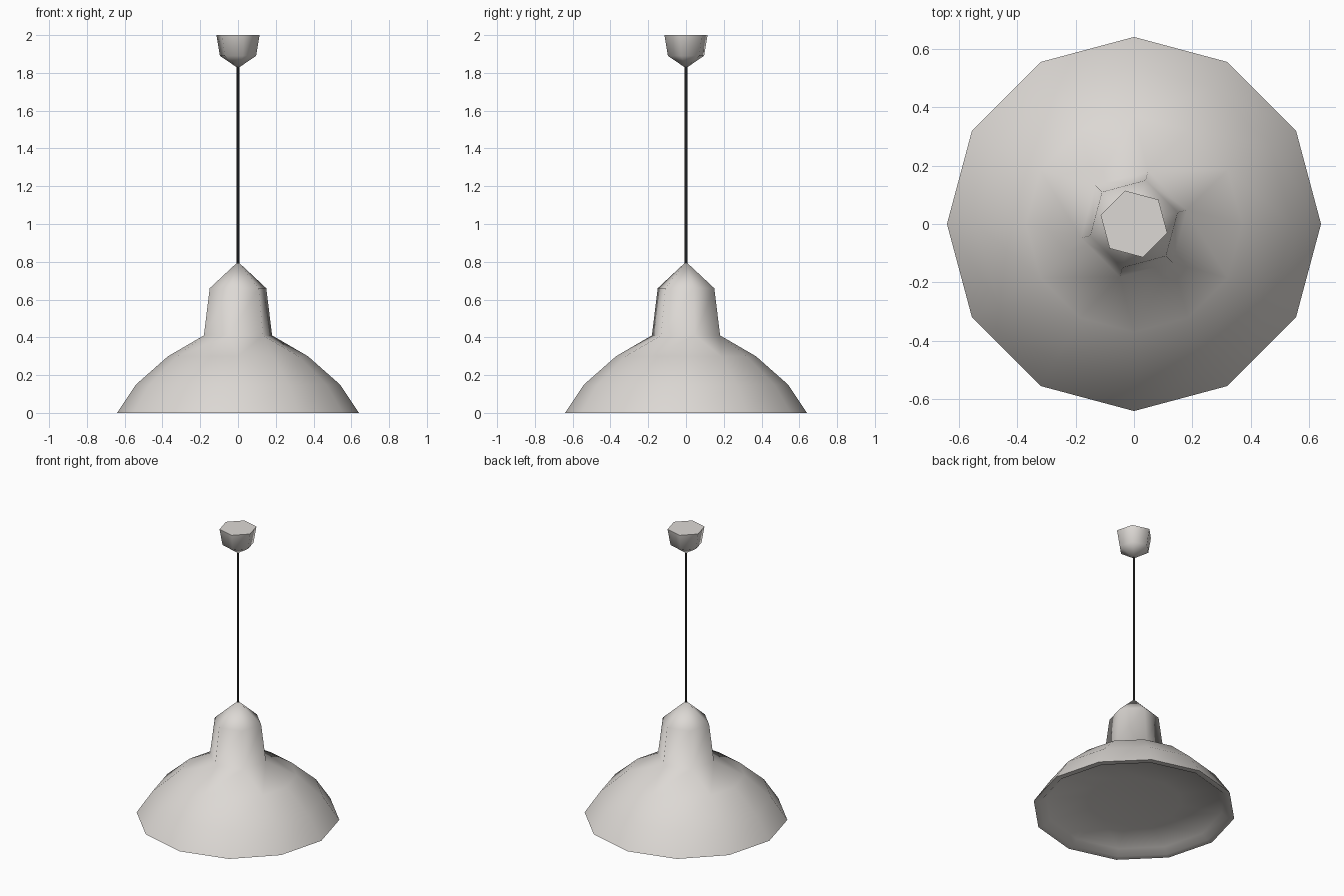
import bpy, bmesh, math

if "Cube" in bpy.data.objects:
    bpy.data.objects.remove(bpy.data.objects["Cube"])


def material(name, rgb):
    m = bpy.data.materials.new(name)
    m.diffuse_color = (*rgb, 1)
    m.use_nodes = True
    m.node_tree.nodes["Principled BSDF"].inputs["Base Color"].default_value = m.diffuse_color
    return m


shade_grey = material("light_warm_grey", (0.72, 0.69, 0.66))
cord_black = material("cord_black", (0.015, 0.015, 0.015))


def ring(bm, n, r, z, start=0):
    return [bm.verts.new((r * math.cos(math.radians(start + 360 * i / n)),
                          r * math.sin(math.radians(start + 360 * i / n)), z))
            for i in range(n)]


def bridge(bm, a, b):
    # equal rings get quads; a ring of twice the count alternates triangle and quad
    n = len(b)
    for i in range(n):
        k = (i + 1) % n
        if len(a) == n:
            bm.faces.new((a[i], a[k], b[k], b[i]))
        else:
            bm.faces.new((a[2 * i], a[2 * i + 1], b[i]))
            bm.faces.new((a[2 * i + 1], a[2 * k], b[k], b[i]))


def fan(bm, loop, z):
    tip = bm.verts.new((0, 0, z))
    for i, v in enumerate(loop):
        bm.faces.new((v, loop[(i + 1) % len(loop)], tip))


def finish(bm, name, mat):
    bmesh.ops.recalc_face_normals(bm, faces=bm.faces)
    me = bpy.data.meshes.new(name)
    bm.to_mesh(me)
    bm.free()
    me.materials.append(mat)
    ob = bpy.data.objects.new(name, me)
    bpy.context.collection.objects.link(ob)
    bpy.ops.object.select_all(action='DESELECT')
    ob.select_set(True)
    bpy.context.view_layer.objects.active = ob
    bpy.ops.object.shade_smooth_by_angle(angle=math.radians(66))


# Lampshade: 12-sided dome running into a six-sided neck with pointed cap
bm = bmesh.new()
outer = [ring(bm, 12, r, z) for r, z in ((0.64, 0), (0.54, 0.15), (0.37, 0.30))]
neck = [ring(bm, 6, r, z, 15) for r, z in ((0.187, 0.41), (0.155, 0.66))]
loops = outer + neck
for a, b in zip(loops, loops[1:]):
    bridge(bm, a, b)
fan(bm, neck[-1], 0.80)
# Underside: narrow lip and shallow recess
inner = [outer[0]] + [ring(bm, 12, r, z) for r, z in ((0.60, 0), (0.56, 0.035), (0.30, 0.06))]
for a, b in zip(inner, inner[1:]):
    bridge(bm, a, b)
fan(bm, inner[-1], 0.07)
finish(bm, "lampshade", shade_grey)

# Ceiling canopy: six-sided cup with flat top and pointed bottom
bm = bmesh.new()
top = ring(bm, 6, 0.118, 2.0, 45)
low = ring(bm, 6, 0.099, 1.89, 45)
bm.faces.new(top)
bridge(bm, top, low)
fan(bm, low, 1.825)
finish(bm, "ceiling_canopy", shade_grey)

# Cord between canopy and shade
bm = bmesh.new()
a, b = ring(bm, 6, 0.008, 0.79), ring(bm, 6, 0.008, 1.84)
bridge(bm, a, b)
bm.faces.new(a)
bm.faces.new(b)
finish(bm, "cord", cord_black)
